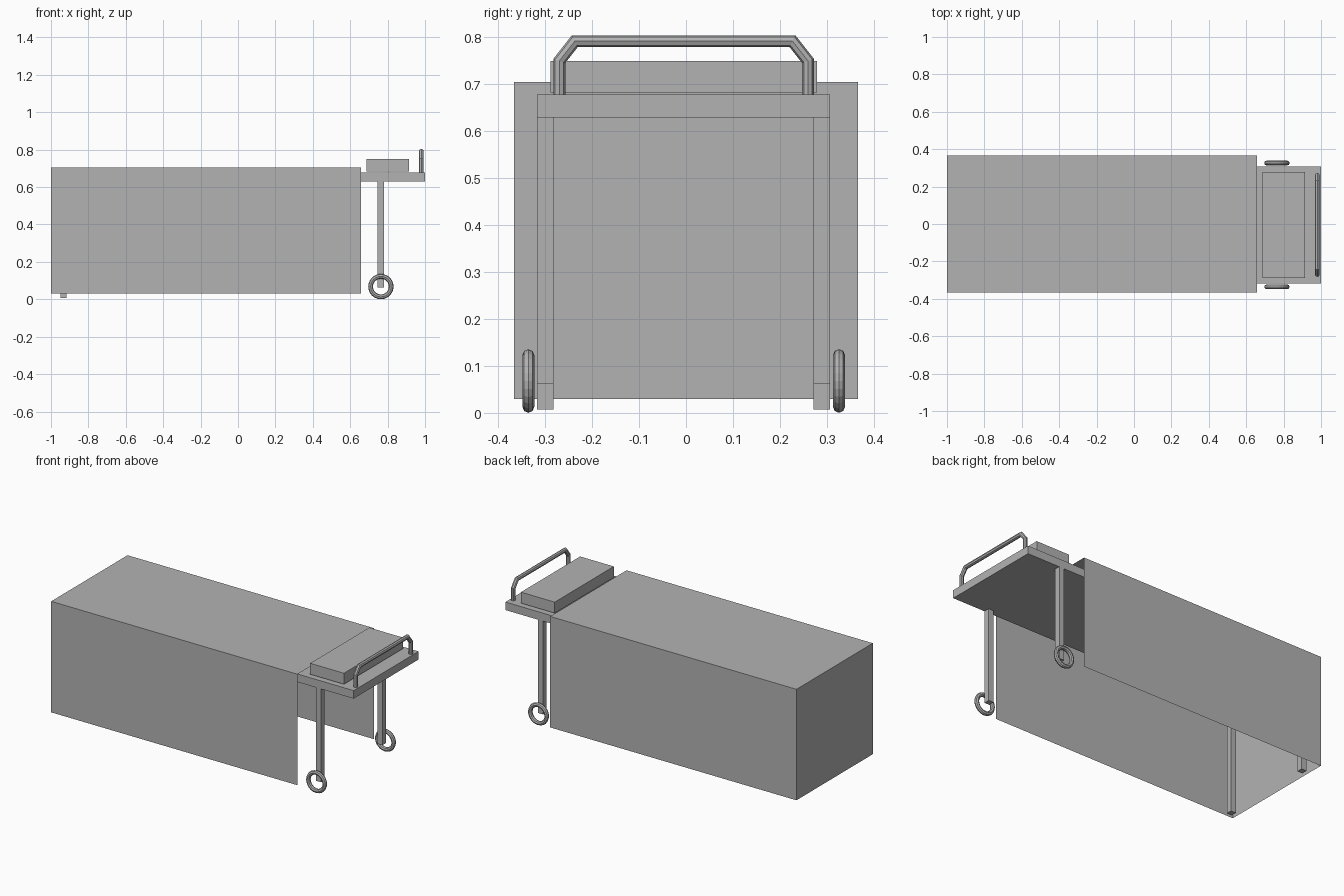
import bpy, bmesh, math
from mathutils import Vector

if "Cube" in bpy.data.objects:
    bpy.data.objects.remove(bpy.data.objects["Cube"], do_unlink=True)

GREY = (0.45, 0.45, 0.45, 1)
mat = bpy.data.materials.new("plain grey")
mat.use_nodes = True
mat.diffuse_color = GREY
mat.node_tree.nodes["Principled BSDF"].inputs["Base Color"].default_value = GREY

FRAME_Y = -0.005  # the frame sits slightly off the sheet's centre line


def finish(name, bm):
    mesh = bpy.data.meshes.new(name)
    bm.to_mesh(mesh)
    bm.free()
    mesh.materials.append(mat)
    obj = bpy.data.objects.new(name, mesh)
    bpy.context.collection.objects.link(obj)
    return obj


def box(name, x, y, z, open_sides=()):
    """Box from (min, max) pairs; faces whose normal is in open_sides are left out."""
    bm = bmesh.new()
    bmesh.ops.create_cube(bm, size=1)
    bm.normal_update()
    gone = [f for f in bm.faces if any(f.normal.dot(Vector(d)) > 0.9 for d in open_sides)]
    bmesh.ops.delete(bm, geom=gone, context='FACES')
    for v in bm.verts:
        v.co = [(a + b) / 2 + c * (b - a) for c, (a, b) in zip(v.co, (x, y, z))]
    return finish(name, bm)


def tube(name, path, radius, sides=8, closed=False):
    """Mitred tube along a planar path of points."""
    pts = [Vector(p) for p in path]
    n = len(pts)
    side = (pts[1] - pts[0]).cross(pts[2] - pts[1]).normalized()
    bm = bmesh.new()
    rings = []
    for i, p in enumerate(pts):
        a = pts[i - 1] if closed or i else p
        b = pts[(i + 1) % n] if closed or i < n - 1 else p
        d_in, d_out = (p - a).normalized(), (b - p).normalized()
        along = (d_in + d_out).normalized()
        stretch = 1 / max(along.dot(d_out), along.dot(d_in))
        across = side.cross(along) * stretch
        rings.append([bm.verts.new(p + radius * (across * math.cos(t) + side * math.sin(t)))
                      for t in (math.tau * k / sides for k in range(sides))])
    for i in range(n if closed else n - 1):
        r, s = rings[i], rings[(i + 1) % n]
        for k in range(sides):
            m = (k + 1) % sides
            bm.faces.new((r[k], r[m], s[m], s[k]))
    if not closed:
        bm.faces.new(rings[0])
        bm.faces.new(rings[-1])
    bmesh.ops.recalc_face_normals(bm, faces=bm.faces)
    return finish(name, bm)


# Draped sheet: a thin shell open below and at the pillow end
box("draped_sheet", (-1, 0.657), (-0.367, 0.367), (0.03, 0.705),
    open_sides=((0, 0, -1), (1, 0, 0)))

# Bed board and pillow
box("bed_board", (-0.985, 1), (FRAME_Y - 0.312, FRAME_Y + 0.312), (0.629, 0.678))
box("pillow", (0.688, 0.915), (FRAME_Y - 0.284, FRAME_Y + 0.284), (0.683, 0.75))

# Legs and wheels on both sides
WHEEL_X, WHEEL_Z = 0.764, 0.068
for label, s in (("right", -1), ("left", 1)):
    y = sorted((FRAME_Y + s * 0.277, FRAME_Y + s * 0.312))
    box(f"wheeled_leg_{label}", (0.747, 0.781), y, (0.062, 0.629))
    box(f"foot_leg_{label}", (-0.95, -0.916), y, (0.007, 0.629))
    ring = [(WHEEL_X + 0.055 * math.cos(t), FRAME_Y + s * 0.331, WHEEL_Z + 0.055 * math.sin(t))
            for t in (math.tau * i / 24 for i in range(24))]
    tube(f"wheel_{label}", ring, 0.0127, closed=True)

# Push handle with chamfered corners
half = [(0.265, 0.678), (0.265, 0.75), (0.232, 0.792)]
outline = [(-y, z) for y, z in half] + half[::-1]
tube("push_handle", [(0.98, FRAME_Y + y, z) for y, z in outline], 0.0127)
